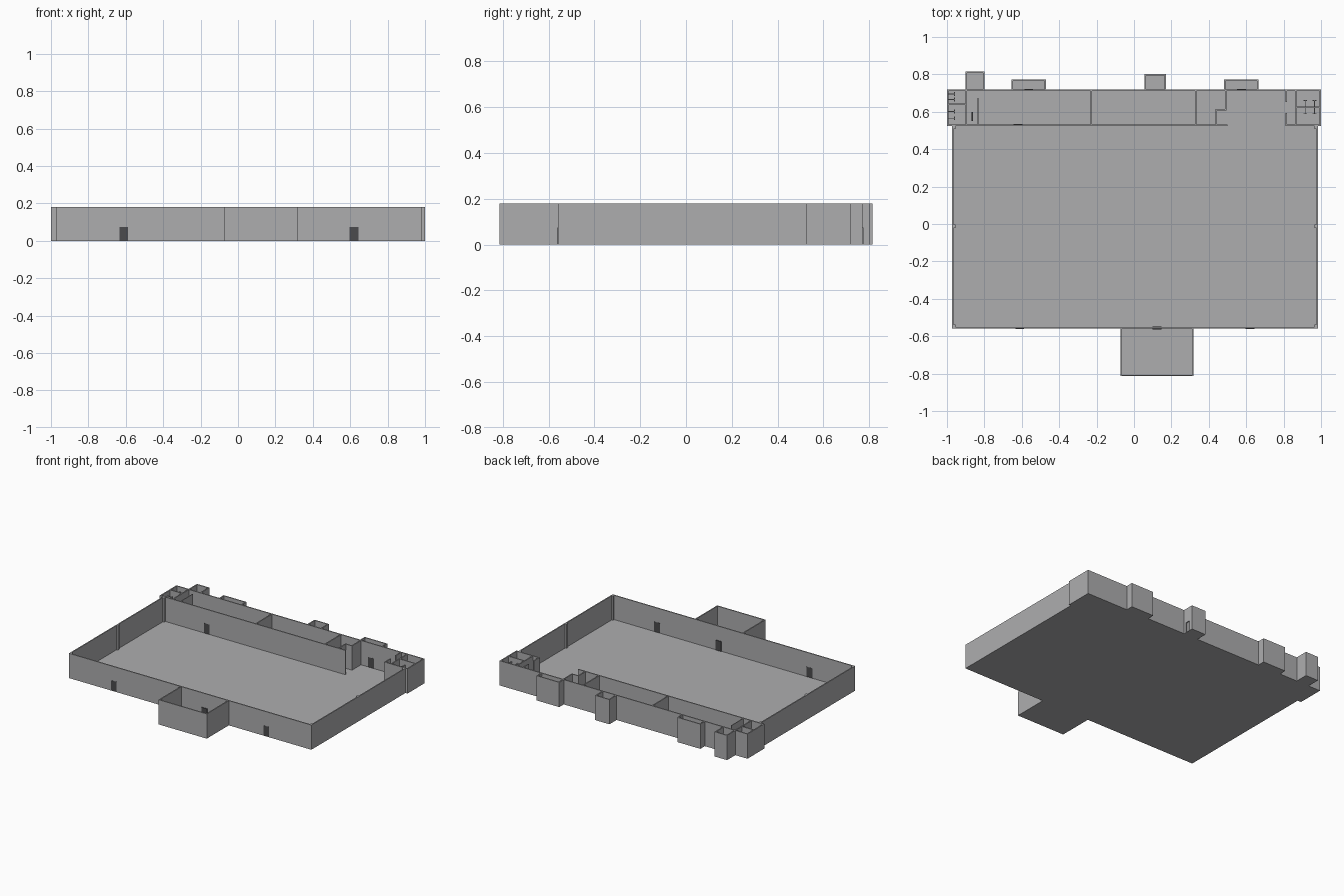
import bpy, bmesh
from mathutils import Vector, Matrix

if "Cube" in bpy.data.objects:
    bpy.data.objects.remove(bpy.data.objects["Cube"])

H = 0.18      # wall height
T = 0.008     # wall thickness
DOOR_H = 0.075


def material(name, c):
    m = bpy.data.materials.new(name)
    m.diffuse_color = (c[0], c[1], c[2], 1)
    m.use_nodes = True
    m.node_tree.nodes["Principled BSDF"].inputs["Base Color"].default_value = m.diffuse_color
    return m


GREY = material("light_grey", (0.42, 0.42, 0.43))
DARK = material("dark_grey", (0.07, 0.07, 0.075))


def boxes(name, items, mat):
    """One object from boxes given as (x0, y0, z0, x1, y1, z1)."""
    bm = bmesh.new()
    for x0, y0, z0, x1, y1, z1 in items:
        centre = Vector((x0 + x1, y0 + y1, z0 + z1)) / 2
        size = (x1 - x0, y1 - y0, z1 - z0, 1)
        bmesh.ops.create_cube(bm, size=1, matrix=Matrix.Translation(centre) @ Matrix.Diagonal(size))
    me = bpy.data.meshes.new(name)
    bm.to_mesh(me)
    bm.free()
    me.materials.append(mat)
    ob = bpy.data.objects.new(name, me)
    bpy.context.collection.objects.link(ob)
    return ob


def run(points, t=T, h=H, z=0):
    """Wall boxes along an axis-aligned polyline of centre points."""
    out = []
    for (ax, ay), (bx, by) in zip(points, points[1:]):
        out.append((min(ax, bx) - t / 2, min(ay, by) - t / 2, z,
                    max(ax, bx) + t / 2, max(ay, by) + t / 2, h))
    return out


# Main plan lines (wall centres)
L, R, F, M, B = -0.968, 0.98, -0.556, 0.529, 0.716
WL, WR = -0.996, 0.996
PORCH = (-0.068, 0.314, -0.810)
BAYS = [(-0.898, -0.804, 0.811), (-0.652, -0.474, 0.768),
        (0.060, 0.168, 0.798), (0.486, 0.662, 0.768)]

# Floor slabs
e = T / 2
slabs = [(L - e, F - e, R + e, M), (WL - e, M - e, WR + e, B + e),
         (PORCH[0] - e, PORCH[2] - e, PORCH[1] + e, F - e)]
slabs += [(a - e, B + e, b + e, y + e) for a, b, y in BAYS]
boxes("floor", [(a, b, 0, c, d, 0.003) for a, b, c, d in slabs], GREY)

# Outer walls of the hall and the rear wing
boxes("hall_walls", run([(L, M), (L, F), (R, F), (R, M)]), GREY)
boxes("rear_wing_walls", run([(WL, M), (WL, B), (WR, B), (WR, M)]), GREY)

# Front porch
boxes("porch_walls", run([(PORCH[0], F), (PORCH[0], PORCH[2]),
                          (PORCH[1], PORCH[2]), (PORCH[1], F)]), GREY)

# Rear bays; the narrow middle one has a small side doorway
bays = []
for i, (a, b, y) in enumerate(BAYS):
    if i == 2:
        bays += run([(a, B), (a, y), (b, y)])
        bays += run([(b, B), (b, B + 0.02)]) + run([(b, y - 0.02), (b, y)])
        bays += run([(b, B), (b, y)], z=DOOR_H)
    else:
        bays += run([(a, B), (a, y), (b, y), (b, B)])
boxes("rear_bay_walls", bays, GREY)

# Partitions inside the rear wing
parts = run([(WL, M), (0.495, M)])
for x in (-0.898, -0.228, 0.330):
    parts += run([(x, M), (x, B)])
parts += run([(0.440, M), (0.440, 0.612), (0.490, 0.612), (0.490, B)])
parts += run([(-0.835, M), (-0.835, 0.67)], 0.005)
parts += run([(0.815, 0.655), (0.815, B)]) + run([(0.815, 0.59), (0.815, M), (WR, M)])
parts += run([(0.865, M), (0.865, B)])
boxes("partition_walls", parts, GREY)

# Washrooms: dividers, stall sides and stall fronts
stalls = run([(WL, 0.640), (-0.898, 0.640)]) + run([(0.865, 0.625), (WR, 0.625)])
for y in (0.565, 0.602, 0.665, 0.695):
    stalls += run([(WL, y), (-0.960, y)], 0.004, 0.15)
    stalls += run([(-0.960, y - 0.008), (-0.960, y + 0.008)], 0.004, 0.15)
for x in (0.915, 0.965):
    stalls += run([(x, 0.590), (x, 0.660)], 0.004, 0.15)
    for y in (0.590, 0.660):
        stalls += run([(x - 0.008, y), (x + 0.008, y)], 0.004, 0.15)
boxes("washroom_stalls", stalls, GREY)

# Small pilasters in the hall corners and midway along the sides
cols = []
for y in (F + 0.008, -0.012, M - 0.010):
    for x in (L + 0.006, R - 0.006):
        cols.append((x - 0.008, y - 0.010, 0, x + 0.008, y + 0.010, H))
boxes("pilasters", cols, GREY)


# Doors: dark leaves showing on both faces of the wall
def door(name, x, y, t=0.0098, w=0.046):
    boxes(name, [(x - w / 2, y - t / 2, 0.002, x + w / 2, y + t / 2, DOOR_H)], DARK)


door("front_door_left", -0.610, F)
door("front_door_right", 0.620, F)
door("porch_door", 0.123, F, 0.018)
door("rear_door_left", -0.563, B)
door("rear_door_right", 0.575, B)
door("inner_door", -0.620, M)
boxes("store_door", [(-0.870, 0.550, 0.002, -0.862, 0.598, DOOR_H)], DARK)
